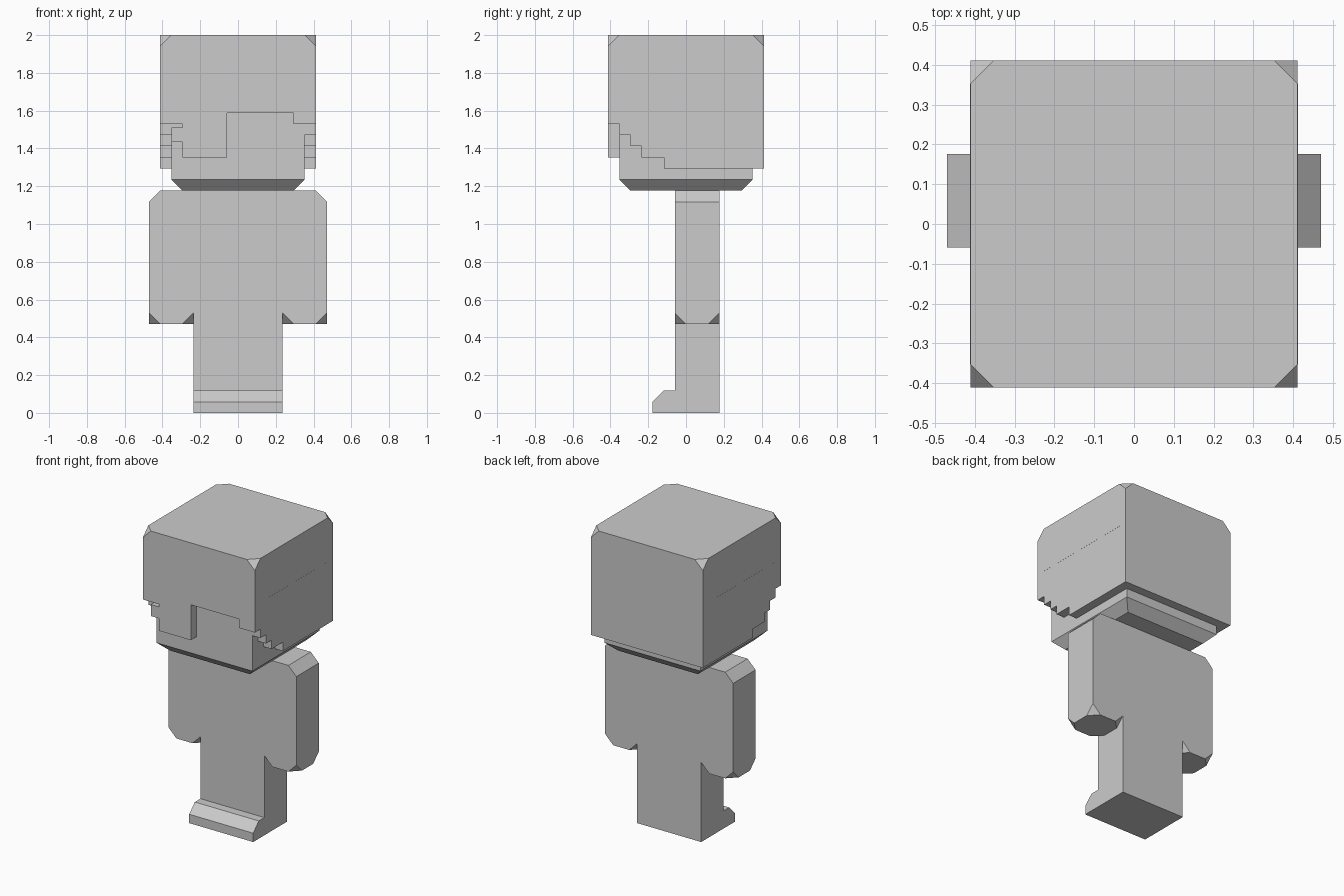
import bpy
import bmesh
from mathutils import Vector

if "Cube" in bpy.data.objects:
    bpy.data.objects.remove(bpy.data.objects["Cube"], do_unlink=True)

U = 2 / 34  # one block unit

grey = bpy.data.materials.new("plain grey")
grey.use_nodes = True
grey.diffuse_color = (0.6, 0.6, 0.6, 1)
grey.node_tree.nodes["Principled BSDF"].inputs["Base Color"].default_value = (0.6, 0.6, 0.6, 1)


def prism(axis, profile, start, end):
    """Extrude a profile in block units along an axis; returns a bmesh."""
    place = {"x": lambda p, d: (d, p[0], p[1]),
             "y": lambda p, d: (p[0], d, p[1])}[axis]
    bm = bmesh.new()
    face = bm.faces.new([bm.verts.new(place(p, start)) for p in profile])
    grown = bmesh.ops.extrude_face_region(bm, geom=[face])["geom"]
    shift = Vector(place((0, 0), end - start))
    bmesh.ops.translate(bm, vec=shift, verts=[g for g in grown if isinstance(g, bmesh.types.BMVert)])
    bmesh.ops.recalc_face_normals(bm, faces=bm.faces)
    return bm


def rect(a, b, low, high):
    return [(a, low), (b, low), (b, high), (a, high)]


def clip_corner(bm, corner, outward):
    """Slice one unit off a box corner and cap the cut."""
    corner, outward = Vector(corner), Vector(outward)
    point = corner - Vector((outward.x, 0, 0))
    cut = bmesh.ops.bisect_plane(bm, geom=bm.verts[:] + bm.edges[:] + bm.faces[:],
                                 plane_co=point, plane_no=outward, clear_outer=True)
    edges = [g for g in cut["geom_cut"] if isinstance(g, bmesh.types.BMEdge)]
    bmesh.ops.holes_fill(bm, edges=edges)


def finish(bm, name):
    bmesh.ops.scale(bm, vec=(U, U, U), verts=bm.verts)
    bmesh.ops.recalc_face_normals(bm, faces=bm.faces)
    mesh = bpy.data.meshes.new(name)
    bm.to_mesh(mesh)
    bm.free()
    mesh.materials.append(grey)
    obj = bpy.data.objects.new(name, mesh)
    bpy.context.scene.collection.objects.link(obj)
    return obj


def carve(target, bm, name):
    cutter = finish(bm, name)
    cutter.hide_render = True
    cutter.hide_viewport = True
    cutter.display_type = "WIRE"
    mod = target.modifiers.new(name, "BOOLEAN")
    mod.operation = "DIFFERENCE"
    mod.solver = "EXACT"
    mod.object = cutter


# Torso and legs in one column, with a sloped toe
finish(prism("x", [(-3, 0), (-3, 1), (-2, 2), (-1, 2), (-1, 20), (3, 20), (3, 0)], -4, 4),
       "torso_and_legs")

# Arms: sloped shoulder, clipped corners at the hand
for side, name in ((1, "left_arm"), (-1, "right_arm")):
    outline = [(4, 8), (8, 8), (8, 19), (7, 20), (4, 20)]
    arm = prism("y", [(side * x, z) for x, z in outline], -1, 3)
    for x, out in ((4, -1), (8, 1)):
        for y, front in ((-1, -1), (3, 1)):
            clip_corner(arm, (side * x, y, 8), (side * out, front, -1))
    finish(arm, name)

# Head with a chamfered jaw
head = prism("y", rect(-6, 6, 21, 30), -6, 6)
base = min(head.faces, key=lambda f: f.calc_center_median().z)
jaw = bmesh.ops.extrude_face_region(head, geom=[base])["geom"]
for v in (g for g in jaw if isinstance(g, bmesh.types.BMVert)):
    v.co = (v.co.x * 5 / 6, v.co.y * 5 / 6, 20)
head.faces.remove(base)
finish(head, "head")

# Hair block with clipped top corners
block = prism("y", rect(-7, 7, 22, 34), -7, 7)
for sx in (-1, 1):
    for sy in (-1, 1):
        clip_corner(block, (sx * 7, sy * 7, 34), (sx, sy, 1))
hair = finish(block, "hair")

# Fringe outline cut into the front
fringe = [(-8, 20), (-8, 26), (-5, 26), (-5, 25.7), (-6, 25.7), (-6, 24.4), (-5, 24.4),
          (-5, 23), (-1, 23), (-1, 27), (5, 27), (5, 26), (8, 26), (8, 20)]
carve(hair, prism("y", fringe, -8, -5.98), "fringe_cutter")

# Stepped sideburns and a thin seam on both sides
steps = [(-6.5, 20), (-6.5, 25), (-5, 25), (-5, 24), (-4, 24), (-4, 23), (-2, 23), (-2, 20)]
for side, name in ((1, "left"), (-1, "right")):
    carve(hair, prism("x", steps, side * 5.98, side * 8), name + "_sideburn_cutter")
    finish(prism("x", rect(-6, 6, 28.97, 29.03), side * 6.9, side * 7.01), name + "_hair_seam")
